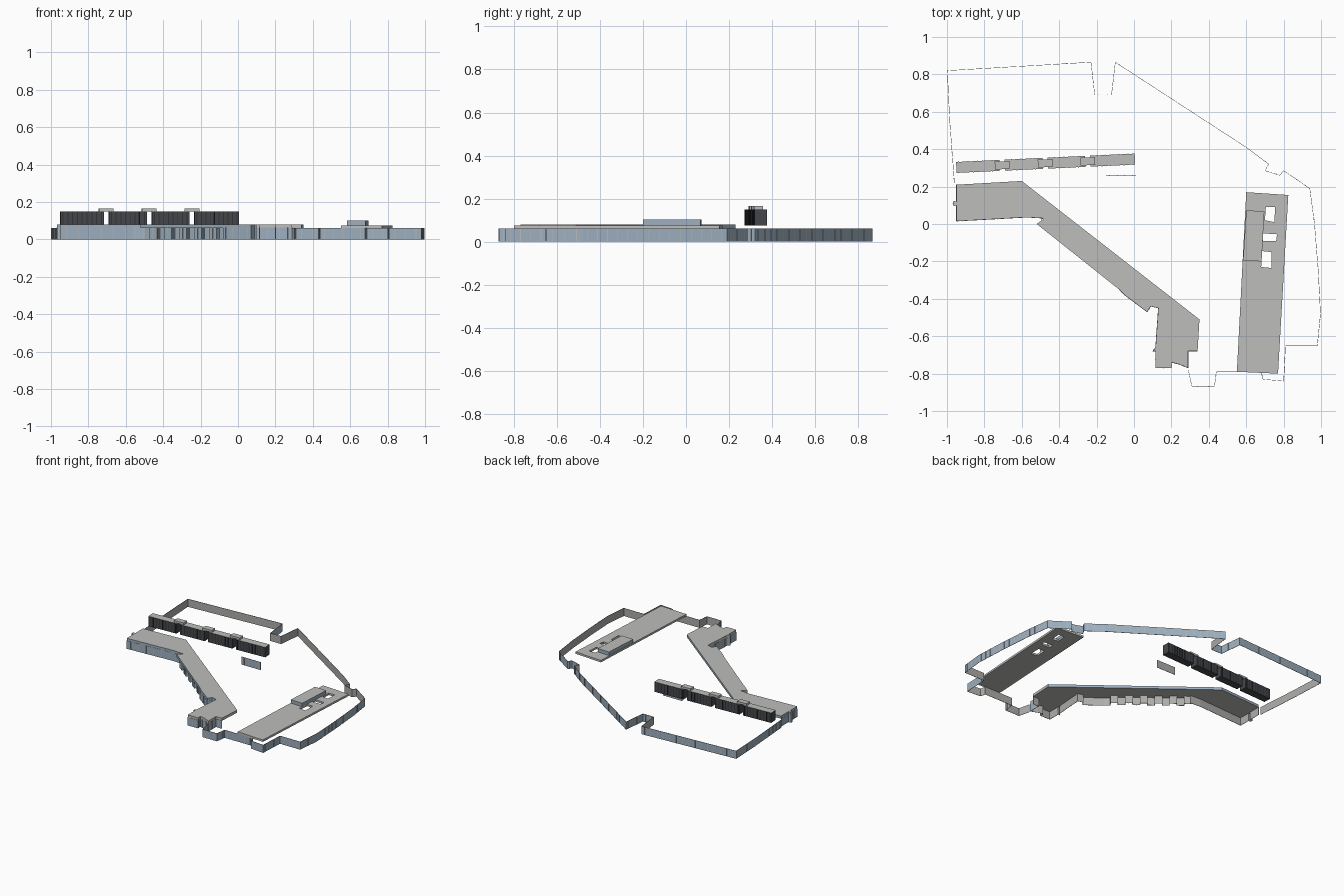
import bpy, bmesh, math
from mathutils import Vector, Matrix

cube = bpy.data.objects.get("Cube")
if cube:
    bpy.data.objects.remove(cube)


def material(name, rgb):
    m = bpy.data.materials.new(name)
    m.use_nodes = True
    m.diffuse_color = (*rgb, 1)
    m.node_tree.nodes["Principled BSDF"].inputs["Base Color"].default_value = (*rgb, 1)
    return m


GLASS = material("blue_glass", (0.34, 0.43, 0.52))
ROOF = material("roof_grey", (0.51, 0.52, 0.50))
INNER = material("inner_grey", (0.42, 0.42, 0.41))
TRIM = material("light_trim", (0.48, 0.49, 0.48))
DARK = material("dark_cladding", (0.06, 0.063, 0.07))
FIN = material("dark_fin", (0.03, 0.032, 0.037))


def finish(bm, name, mats, rule=None):
    bmesh.ops.recalc_face_normals(bm, faces=bm.faces)
    bm.normal_update()
    if rule:
        for f in bm.faces:
            f.material_index = rule(f)
    mesh = bpy.data.meshes.new(name)
    bm.to_mesh(mesh)
    bm.free()
    for m in mats:
        mesh.materials.append(m)
    obj = bpy.data.objects.new(name, mesh)
    bpy.context.collection.objects.link(obj)
    return obj


def add_box(bm, center, size, angle=0):
    mat = Matrix.Translation(center) @ Matrix.Rotation(angle, 4, "Z") @ Matrix.Diagonal((*size, 1))
    return bmesh.ops.create_cube(bm, size=1, matrix=mat)["verts"]


def slab(name, loops, z0, z1, mats, rule=None):
    """Flat plate from an outline followed by any holes."""
    bm = bmesh.new()
    edges = []
    for loop in loops:
        vs = [bm.verts.new((x, y, z0)) for x, y in loop]
        edges += [bm.edges.new((a, b)) for a, b in zip(vs, vs[1:] + vs[:1])]
    bmesh.ops.triangle_fill(bm, use_beauty=True, edges=edges)
    bmesh.ops.dissolve_limit(bm, angle_limit=0.01, verts=bm.verts, edges=bm.edges)
    top = bmesh.ops.extrude_face_region(bm, geom=bm.faces[:])["geom"]
    bmesh.ops.translate(bm, vec=(0, 0, z1 - z0),
                        verts=[v for v in top if isinstance(v, bmesh.types.BMVert)])
    return finish(bm, name, mats, rule)


def wall(name, path, z0, z1, spacing):
    """Thin wall, glazed on the left of the path, with slim mullions."""
    panes, posts = bmesh.new(), bmesh.new()
    outward = []
    for a, b in zip(path, path[1:]):
        a, b = Vector(a), Vector(b)
        d = b - a
        angle = math.atan2(d.y, d.x)
        out = Vector((-d.y, d.x)).normalized()
        mid = (a + b) / 2
        start = len(panes.faces)
        add_box(panes, (mid.x, mid.y, (z0 + z1) / 2), (d.length, 0.002, z1 - z0), angle)
        outward += [out] * (len(panes.faces) - start)
        n = max(1, round(d.length / spacing))
        for i in range(n):
            p = a + d * (i + 0.5) / n + out * 0.001
            add_box(posts, (p.x, p.y, (z0 + z1) / 2), (0.003, 0.003, z1 - z0), angle)
    panes.faces.index_update()
    finish(panes, name, [GLASS, INNER],
           lambda f: 0 if f.normal.xy.dot(outward[f.index]) > 0.5 else 1)
    finish(posts, name + "_mullions", [TRIM])


# Perimeter wall, running clockwise
perimeter = [(-0.96, 0.22), (-0.985, 0.55), (-0.998, 0.82), (-0.23, 0.865), (-0.21, 0.69),
             (-0.12, 0.69), (-0.1, 0.865), (0.6, 0.41), (0.72, 0.32), (0.70, 0.285),
             (0.78, 0.26), (0.80, 0.285), (0.94, 0.19), (0.965, 0), (0.985, -0.25),
             (0.997, -0.48), (0.98, -0.65), (0.81, -0.65), (0.80, -0.84), (0.69, -0.83),
             (0.68, -0.79), (0.44, -0.79), (0.43, -0.868), (0.31, -0.868), (0.29, -0.78)]
wall("perimeter_wall", perimeter, 0, 0.06, 0.05)
wall("entrance_screen", [(0.01, 0.26), (-0.15, 0.26)], 0, 0.06, 0.04)

# Angled building: roof plate
south_edge = [(0.34, -0.68), (0.29, -0.68), (0.29, -0.77), (0.24, -0.75), (0.20, -0.74),
              (0.20, -0.77), (0.115, -0.77), (0.115, -0.68), (0.10, -0.68), (0.115, -0.66),
              (0.13, -0.45), (0.09, -0.44), (0.07, -0.47), (-0.05, -0.38), (-0.08, -0.35)]
west_edge = [(-0.52, 0), (-0.48, 0.03), (-0.57, 0.036), (-0.95, 0.015), (-0.95, 0.1),
             (-0.968, 0.1), (-0.968, 0.12), (-0.95, 0.12), (-0.95, 0.21)]
roof = south_edge + west_edge + [(-0.60, 0.23), (0.35, -0.51)]
slab("angled_building_roof", [roof], 0.06, 0.08, [ROOF, GLASS],
     lambda f: 1 if abs(f.normal.z) < 0.5 and f.calc_center_median().y > -0.5 else 0)

# Angled building: facade with stepped bays under the diagonal eave
a, b = Vector(south_edge[-1]), Vector(west_edge[0])
inward = Vector((0.62, 0.78))
bays = []
count = 11
for i in range(count):
    depth = 0.008 if i % 2 else 0.035
    for t in (i, i + 1):
        bays.append(tuple(a.lerp(b, t / count) + inward * depth))
wall("angled_building_facade", south_edge + bays + west_edge[1:], 0, 0.062, 0.06)

# Long building: floating roof with light wells and a rooftop hall
wells = [[(0.70, 0.02), (0.75, 0.01), (0.755, 0.09), (0.705, 0.09)],
         [(0.69, -0.09), (0.76, -0.09), (0.765, -0.055), (0.69, -0.05)],
         [(0.68, -0.23), (0.735, -0.235), (0.735, -0.15), (0.685, -0.145)]]
slab("long_building_roof", [[(0.60, 0.17), (0.825, 0.155), (0.77, -0.80), (0.55, -0.79)]] + wells,
     0.06, 0.075, [ROOF])
slab("rooftop_hall", [[(0.583, -0.195), (0.682, -0.20), (0.697, 0.068), (0.60, 0.073)]],
     0.075, 0.102, [ROOF, GLASS], lambda f: 1 if abs(f.normal.z) < 0.5 else 0)

# Raised dark row: four blocks with fins, joined by bridging caps
tilt = math.atan(0.047)


def row_point(x, z, side=0):
    return (x - side * math.sin(tilt), 0.347 + 0.047 * x + side * math.cos(tilt), z)


blocks, fins, caps = bmesh.new(), bmesh.new(), bmesh.new()
gaps = [-0.705, -0.475, -0.247]
ends = [-0.95] + [g + s for g in gaps for s in (-0.014, 0.014)] + [0.005]
for x0, x1 in zip(ends[::2], ends[1::2]):
    add_box(blocks, row_point((x0 + x1) / 2, 0.112), (x1 - x0, 0.058, 0.076), tilt)
    n = round((x1 - x0) / 0.025)
    for i in range(n):
        for side in (-0.029, 0.029):
            x = x0 + (x1 - x0) * (i + 0.5) / n
            add_box(fins, row_point(x, 0.112, side), (0.005, 0.003, 0.074), tilt)
for g in gaps:
    add_box(caps, row_point(g, 0.158), (0.078, 0.042, 0.016), tilt)
finish(blocks, "raised_blocks", [DARK, ROOF], lambda f: 1 if f.normal.z > 0.5 else 0)
finish(fins, "raised_block_fins", [FIN])
finish(caps, "bridging_caps", [ROOF])
